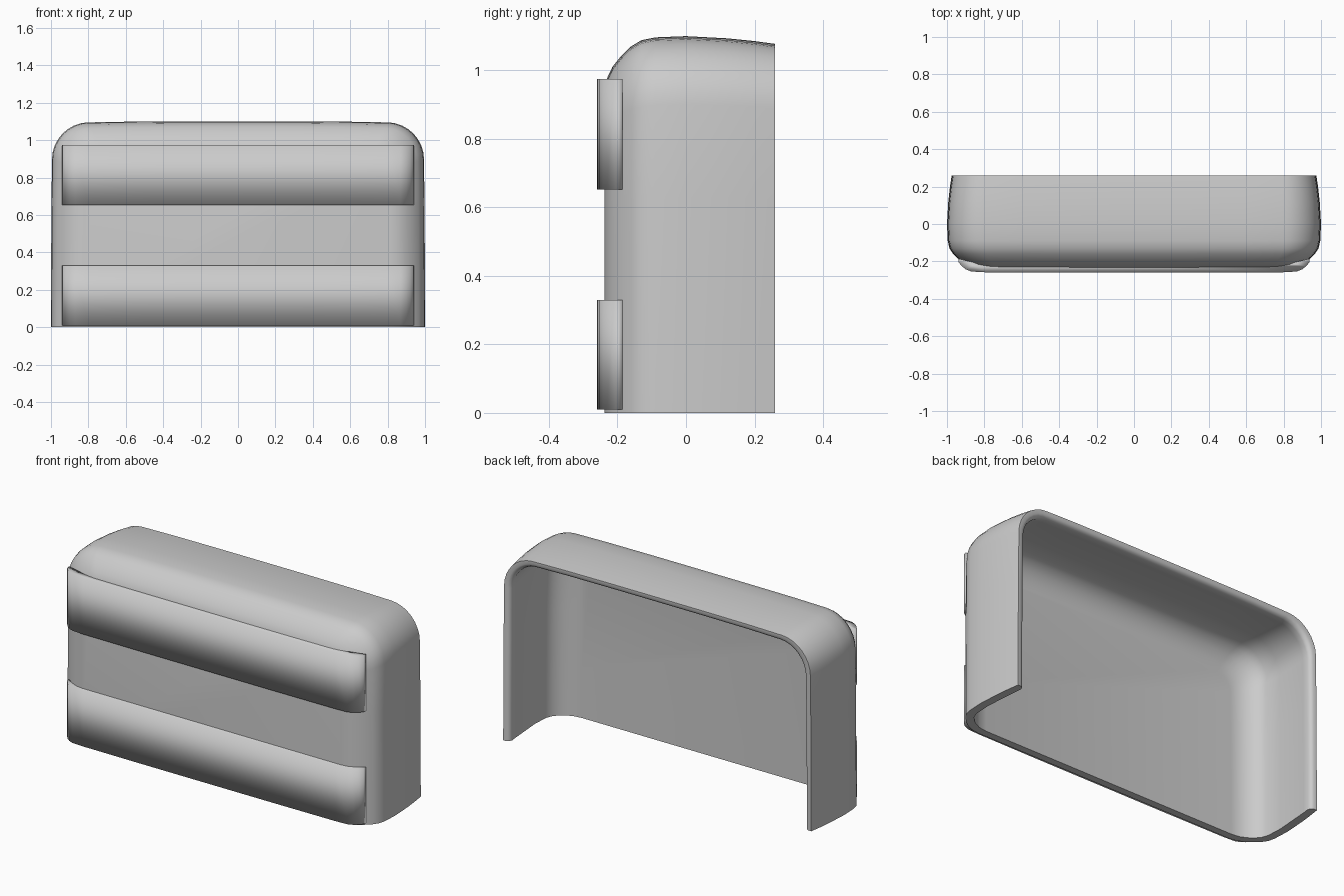
import bpy, bmesh, math

if "Cube" in bpy.data.objects:
    bpy.data.objects.remove(bpy.data.objects["Cube"])


def finish(name, bm, angle=None):
    bmesh.ops.recalc_face_normals(bm, faces=bm.faces)
    mesh = bpy.data.meshes.new(name)
    bm.to_mesh(mesh)
    bm.free()
    ob = bpy.data.objects.new(name, mesh)
    bpy.context.collection.objects.link(ob)
    bpy.context.view_layer.objects.active = ob
    ob.select_set(True)
    if angle:
        bpy.ops.object.shade_smooth_by_angle(angle=math.radians(angle))
    else:
        bpy.ops.object.shade_smooth()
    ob.select_set(False)
    return ob


def arch(inset):
    """Open arch outline in x,z from the right foot to the left foot."""
    w, h = 1.0 - inset, 1.10 - inset * 0.9
    r = max(0.19 - inset * 0.5, 0.06)
    half = [(w, z * (h - r)) for z in (0, 0.1, 0.35, 0.7)]
    for i in range(9):
        a = math.radians(90 * i / 8)
        half.append((w - r + r * math.cos(a), h - r + r * math.sin(a)))
    half += [(w * 0.6, h), (w * 0.3, h)]
    half = [(x - 0.008 * (z / h) ** 2 * (x / w), z - 0.012 * (x / w) ** 4 * (z / h))
            for x, z in half]
    return half + [(0, h)] + [(-x, z) for x, z in reversed(half)]


# Hollow shell: front outside -> back rim -> front inside, as (y, inset)
outer = [(-0.238, 0.18), (-0.232, 0.14), (-0.215, 0.10), (-0.19, 0.065),
         (-0.16, 0.033), (-0.13, 0.013), (-0.09, 0.004), (0, 0.0),
         (0.12, 0.007), (0.20, 0.016), (0.26, 0.025)]
inner = [(0.26, 0.045), (0.252, 0.058), (0.235, 0.064), (0.20, 0.06),
         (0.0, 0.045), (-0.09, 0.05), (-0.13, 0.065), (-0.165, 0.10),
         (-0.19, 0.15), (-0.197, 0.20)]
bm = bmesh.new()
rings = [[bm.verts.new((x, y, z)) for x, z in arch(i)] for y, i in outer + inner]
for a, b in zip(rings, rings[1:]):
    for k in range(len(a) - 1):
        bm.faces.new((a[k], a[k + 1], b[k + 1], b[k]))
# Front wall, outside and inside, and the underside edge
bm.faces.new(rings[0])
bm.faces.new(rings[-1])
bm.faces.new([r[0] for r in rings] + [r[-1] for r in reversed(rings)])
finish("shell", bm, 40)


# Two horizontal front bands that wrap around the front corners
def band(name, z0, z1):
    half = [(0.94, -0.185), (0.938, -0.205), (0.92, -0.226), (0.90, -0.242),
            (0.87, -0.254), (0.80, -0.258), (0.40, -0.26)]
    path = half + [(-x, y) for x, y in reversed(half)]
    back = [(-0.84, -0.21), (0.84, -0.21)]
    bm = bmesh.new()
    lo, hi = ([bm.verts.new((x, y, z)) for x, y in path + back] for z in (z0, z1))
    n = len(lo)
    for k in range(n):
        bm.faces.new((lo[k], lo[(k + 1) % n], hi[(k + 1) % n], hi[k]))
    bm.faces.new(lo)
    bm.faces.new(hi)
    finish(name, bm)


band("lower_band", 0.01, 0.33)
band("upper_band", 0.652, 0.975)
